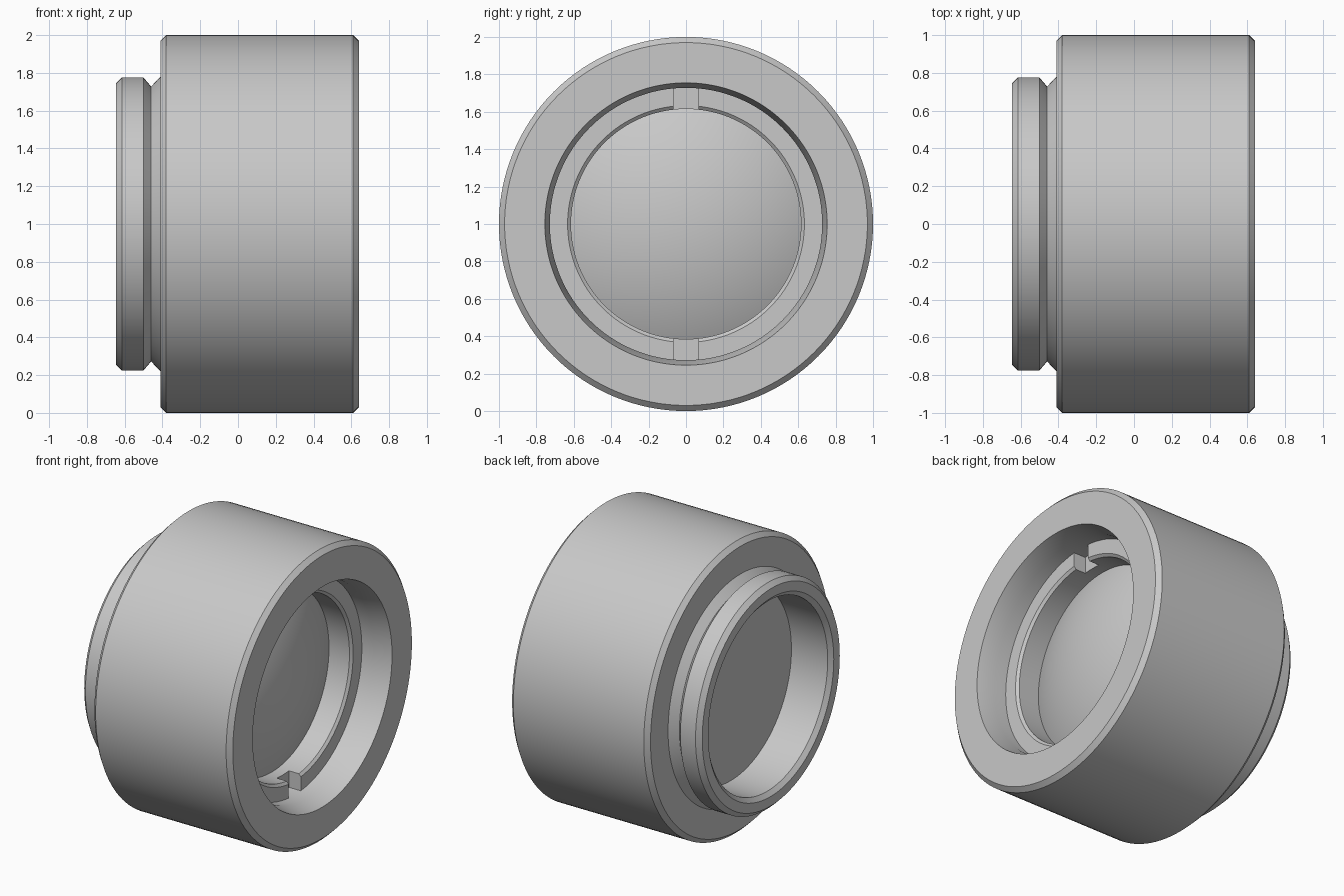
import bpy, bmesh, math

cube = bpy.data.objects.get("Cube")
if cube:
    bpy.data.objects.remove(cube, do_unlink=True)

SEG = 128
grey = bpy.data.materials.new("metal grey")
grey.use_nodes = True
colour = (0.58, 0.58, 0.58, 1)
grey.diffuse_color = colour
grey.node_tree.nodes["Principled BSDF"].inputs["Base Color"].default_value = colour


def finish(name, bm):
    mesh = bpy.data.meshes.new(name)
    bmesh.ops.recalc_face_normals(bm, faces=bm.faces)
    bm.to_mesh(mesh)
    bm.free()
    mesh.materials.append(grey)
    obj = bpy.data.objects.new(name, mesh)
    bpy.context.collection.objects.link(obj)
    return obj


def activate(obj):
    bpy.ops.object.select_all(action='DESELECT')
    obj.select_set(True)
    bpy.context.view_layer.objects.active = obj


def smooth(obj):
    activate(obj)
    bpy.ops.object.shade_smooth_by_angle(angle=math.radians(25))


def lathe(name, profile, closed=True):
    """Revolve (x, radius) points about the lens axis, which runs along x at z = 1."""
    bm = bmesh.new()
    verts = [bm.verts.new((x, 0, 1 + r)) for x, r in profile]
    pairs = list(zip(verts, verts[1:] + verts[:1]))
    edges = [bm.edges.new(p) for p in (pairs if closed else pairs[:-1])]
    bmesh.ops.spin(bm, geom=verts + edges, cent=(0, 0, 1), axis=(1, 0, 0),
                   angle=2 * math.pi, steps=SEG, use_merge=True)
    bmesh.ops.remove_doubles(bm, verts=bm.verts, dist=1e-5)
    return finish(name, bm)


# Barrel with a grooved rear collar and a through bore
housing = lathe("housing", [
    (0.64, 0.755), (0.64, 0.97), (0.61, 1.0), (-0.38, 1.0), (-0.41, 0.97),
    (-0.41, 0.78), (-0.46, 0.728), (-0.50, 0.775), (-0.615, 0.775),
    (-0.645, 0.745), (-0.645, 0.68), (-0.62, 0.65), (-0.34, 0.65),
    (0.10, 0.65), (0.10, 0.728), (0.52, 0.728)])
smooth(housing)

# Threaded-in retaining ring with two spanner slots
ring = lathe("retaining_ring", [
    (0.43, 0.633), (0.43, 0.729), (0.22, 0.729), (0.22, 0.615), (0.415, 0.615)])
bm = bmesh.new()
for side in (1, -1):
    made = bmesh.ops.create_cube(bm, size=1)["verts"]
    bmesh.ops.scale(bm, vec=(0.2, 0.132, 0.24), verts=made)
    bmesh.ops.translate(bm, vec=(0.44, 0, 1 + side * 0.67), verts=made)
cutter = finish("slot_cutter", bm)
cutter.hide_render = True
activate(ring)
cut = ring.modifiers.new("slots", 'BOOLEAN')
cut.operation = 'DIFFERENCE'
cut.solver = 'EXACT'
cut.object = cutter
bpy.ops.object.modifier_apply(modifier=cut.name)
bpy.data.objects.remove(cutter, do_unlink=True)
smooth(ring)

# Plano-convex lens: flat at the rear, domed at the front
edge_x, edge_r, sag = 0.26, 0.615, 0.14
radius = (edge_r ** 2 + sag ** 2) / (2 * sag)
centre = edge_x + sag - radius
limit = math.asin(0.65 / radius)
dome = [(centre + radius * math.cos(limit * i / 16), radius * math.sin(limit * i / 16))
        for i in range(17)]
lens = lathe("lens", dome + [(-0.345, 0.65), (-0.345, 0)], closed=False)
smooth(lens)
